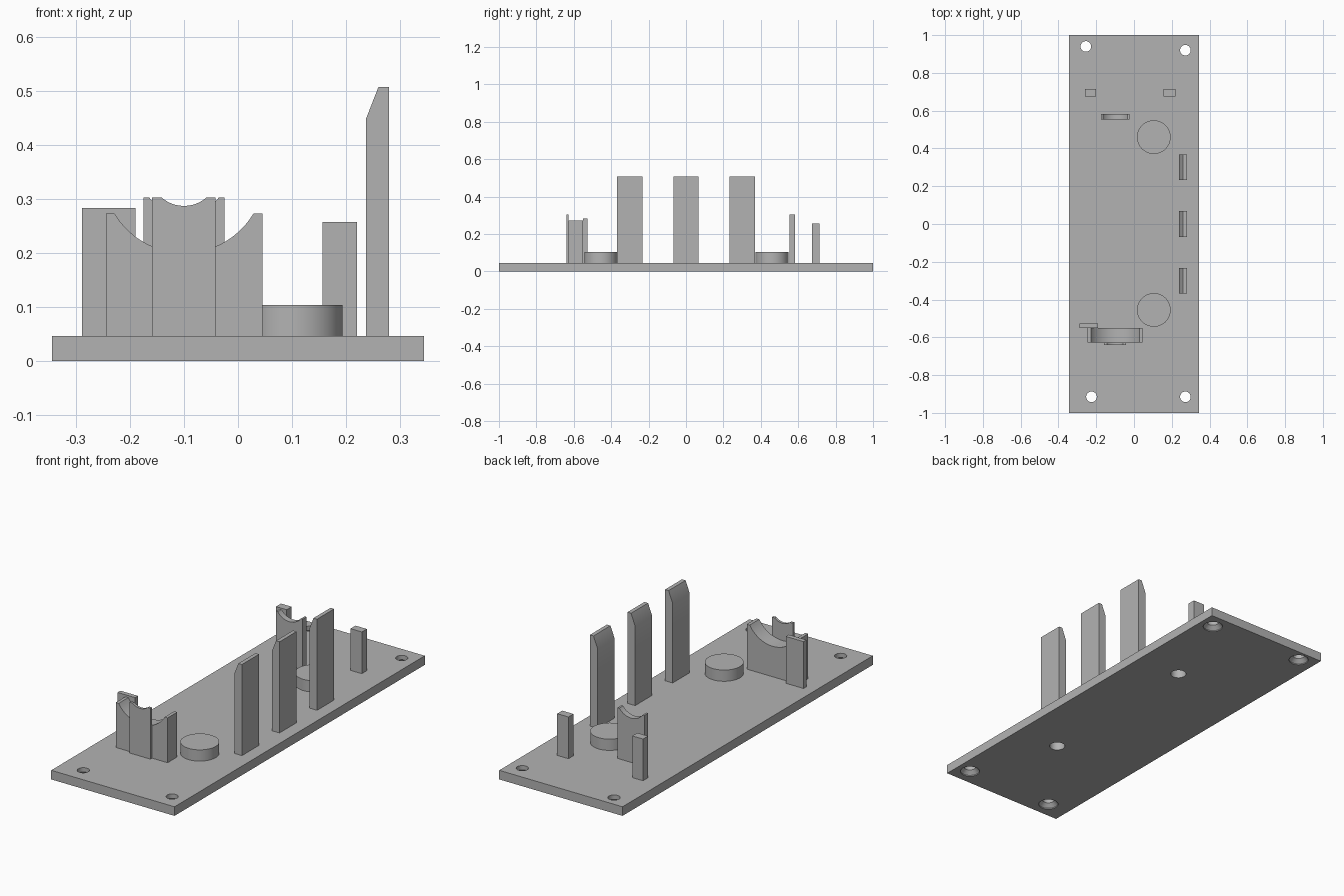
import bpy, bmesh, math

cube = bpy.data.objects.get("Cube")
if cube:
    bpy.data.objects.remove(cube)

COLOUR = (0.45, 0.45, 0.45, 1)
grey = bpy.data.materials.new("grey_plastic")
grey.use_nodes = True
grey.diffuse_color = COLOUR
grey.node_tree.nodes["Principled BSDF"].inputs["Base Color"].default_value = COLOUR

BASE_TOP = 0.046
CRADLE_X, AXIS_Z = -0.1, 0.35


def finish(name, bm):
    bmesh.ops.recalc_face_normals(bm, faces=bm.faces)
    mesh = bpy.data.meshes.new(name)
    bm.to_mesh(mesh)
    bm.free()
    mesh.materials.append(grey)
    obj = bpy.data.objects.new(name, mesh)
    bpy.context.collection.objects.link(obj)
    return obj


def extrude_profile(name, profile, y0, y1):
    """Extrude an x-z outline from y0 to y1."""
    bm = bmesh.new()
    face = bm.faces.new([bm.verts.new((x, y0, z)) for x, z in profile])
    ext = bmesh.ops.extrude_face_region(bm, geom=[face])
    verts = [g for g in ext["geom"] if isinstance(g, bmesh.types.BMVert)]
    bmesh.ops.translate(bm, vec=(0, y1 - y0, 0), verts=verts)
    return finish(name, bm)


def block(name, x0, x1, y0, y1, top, bottom=BASE_TOP):
    return extrude_profile(name, [(x0, bottom), (x1, bottom), (x1, top), (x0, top)], y0, y1)


def cradle(name, x0, x1, y0, y1, top, radius, steps=24):
    """Upright plate with a round saddle cut into its top edge."""
    half = math.acos((AXIS_Z - top) / radius)
    angles = [half - 2 * half * i / steps for i in range(steps + 1)]
    arc = [(CRADLE_X + radius * math.sin(a), AXIS_Z - radius * math.cos(a)) for a in angles]
    outline = [(x0, BASE_TOP), (x1, BASE_TOP), (x1, top)] + arc + [(x0, top)]
    return extrude_profile(name, outline, y0, y1)


def lathe(name, x, y, rings, sides=48):
    """Closed solid of revolution from (radius, z) rings."""
    bm = bmesh.new()
    loops = [[bm.verts.new((x + r * math.cos(math.tau * i / sides),
                            y + r * math.sin(math.tau * i / sides), z))
              for i in range(sides)] for r, z in rings]
    for a, b in zip(loops, loops[1:]):
        for i in range(sides):
            j = (i + 1) % sides
            bm.faces.new((a[i], a[j], b[j], b[i]))
    bm.faces.new(loops[0])
    bm.faces.new(loops[-1])
    return finish(name, bm)


def cut(target, cutter):
    mod = target.modifiers.new("cut", 'BOOLEAN')
    mod.operation = 'DIFFERENCE'
    mod.solver = 'EXACT'
    mod.object = cutter
    bpy.context.view_layer.objects.active = target
    bpy.ops.object.modifier_apply(modifier=mod.name)


parts = []
# Base plate with countersunk screw holes
base = block("base_plate", -0.345, 0.345, -1, 1, BASE_TOP, 0)
parts.append(base)
for x, y in [(-0.255, 0.94), (0.272, 0.92), (-0.225, -0.915), (0.272, -0.915)]:
    tool = lathe("screw_hole_cutter", x, y,
                 [(0.047, -0.02), (0.047, 0.005), (0.028, 0.024), (0.028, 0.1)])
    cut(base, tool)
    bpy.data.objects.remove(tool)

# Round bosses with blind sockets open underneath
for label, y in (("front", -0.455), ("back", 0.46)):
    boss = lathe(label + "_boss", 0.105, y, [(0.089, BASE_TOP), (0.089, 0.103)], 64)
    tool = lathe("socket_cutter", 0.105, y, [(0.037, -0.02), (0.037, 0.085)])
    cut(base, tool)
    cut(boss, tool)
    bpy.data.objects.remove(tool)
    parts.append(boss)

# Row of tall posts with a chamfered inner edge
post = [(0.237, BASE_TOP), (0.28, BASE_TOP), (0.28, 0.507), (0.26, 0.507), (0.237, 0.448)]
for label, y in (("front", -0.3), ("middle", 0), ("back", 0.3)):
    parts.append(extrude_profile(label + "_tall_post", post, y - 0.068, y + 0.068))

# Short posts at the back
parts.append(block("back_right_short_post", -0.26, -0.2, 0.675, 0.715, 0.257))
parts.append(block("back_left_short_post", 0.157, 0.22, 0.675, 0.715, 0.257))

# Saddles and side stop
parts.append(cradle("wide_cradle", -0.245, 0.045, -0.627, -0.55, 0.273, 0.15, 40))
parts.append(cradle("thin_front_cradle", -0.159, -0.042, -0.64, -0.627, 0.303, 0.063))
parts.append(cradle("back_cradle", -0.175, -0.025, 0.553, 0.583, 0.303, 0.08))
parts.append(block("side_stop", -0.289, -0.19, -0.55, -0.527, 0.283))

# Smooth the round walls, keep the hard edges
bpy.ops.object.select_all(action='DESELECT')
for obj in parts:
    obj.select_set(True)
bpy.context.view_layer.objects.active = base
bpy.ops.object.shade_smooth_by_angle(angle=math.radians(25))
